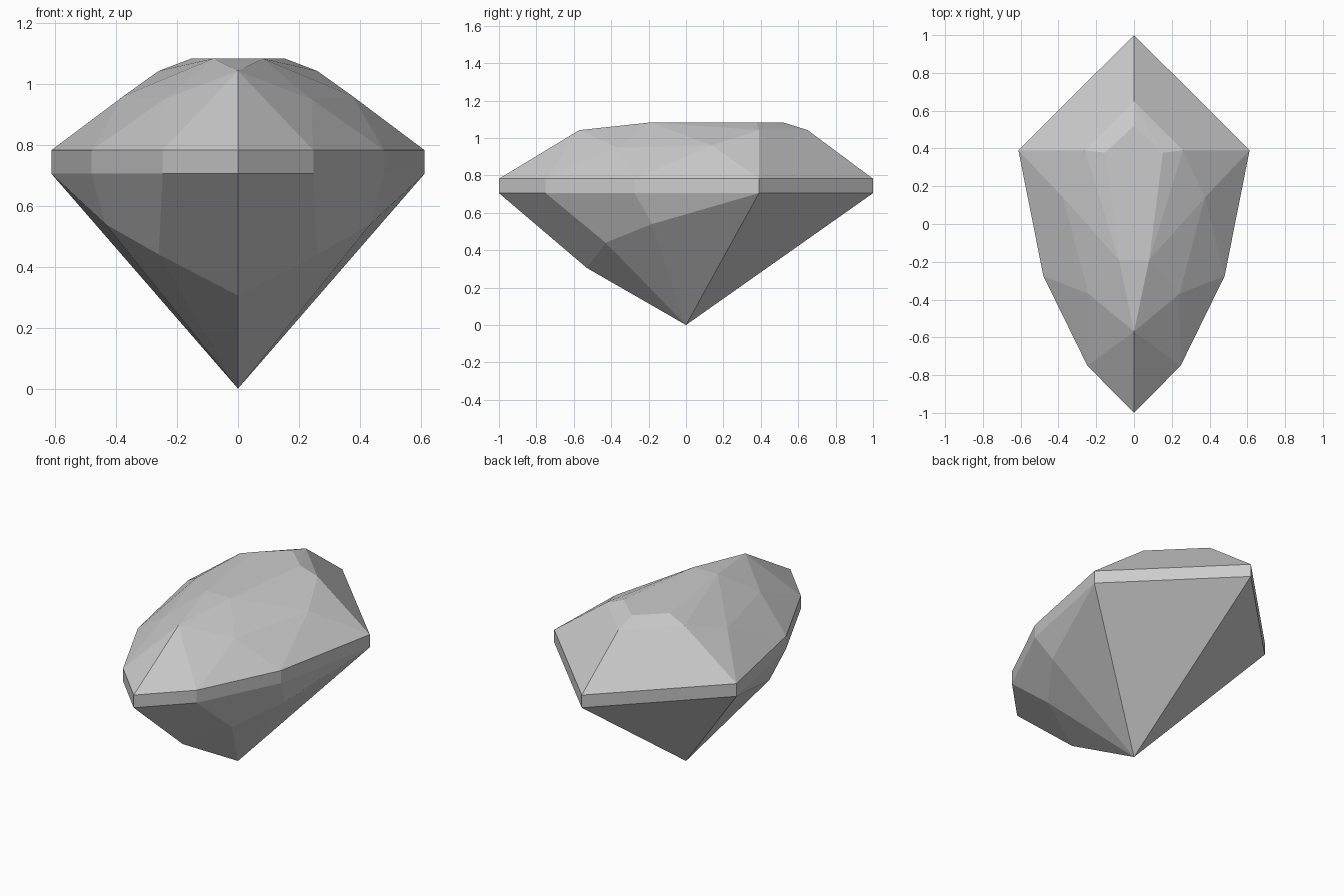
import bpy, bmesh, math

cube = bpy.data.objects.get("Cube")
if cube:
    bpy.data.objects.remove(cube, do_unlink=True)

# Half outlines of the cut stone, mirrored across x
GIRDLE_LOW, GIRDLE_HIGH, TABLE = 0.705, 0.782, 1.083
girdle = [(0, 1), (0.612, 0.39), (0.48, -0.275), (0.247, -0.75), (0, -1)]
table = [(0, 0.52), (0.153, 0.378), (0.08, -0.19)]
crown = [(0, 0.65, 1.042), (0.26, 0.39, 1.042), (0.375, 0.14, 0.96),
         (0.24, -0.37, 0.95), (0, -0.57, 1.042)]
pavilion = [(0, 0, 0), (0, -0.53, 0.305), (0.26, -0.43, 0.44), (0.435, -0.18, 0.54)]

half = crown + pavilion
half += [(x, y, z) for x, y in girdle for z in (GIRDLE_LOW, GIRDLE_HIGH)]
half += [(x, y, TABLE) for x, y in table]
points = set(half) | {(-x, y, z) for x, y, z in half if x > 0}

# Facets are the planes of the convex hull
bm = bmesh.new()
for p in sorted(points):
    bm.verts.new(p)
hull = bmesh.ops.convex_hull(bm, input=bm.verts)
loose = [v for v in bm.verts if not v.link_faces]
bmesh.ops.delete(bm, geom=loose, context='VERTS')
bmesh.ops.dissolve_limit(bm, angle_limit=math.radians(1.5),
                         verts=bm.verts, edges=bm.edges)
bmesh.ops.recalc_face_normals(bm, faces=bm.faces)
mesh = bpy.data.meshes.new("gemstone")
bm.to_mesh(mesh)
bm.free()

# Plain grey stone
stone = bpy.data.materials.new("grey stone")
stone.use_nodes = True
colour = (0.6, 0.6, 0.6, 1)
stone.diffuse_color = colour
stone.node_tree.nodes["Principled BSDF"].inputs["Base Color"].default_value = colour
mesh.materials.append(stone)

gem = bpy.data.objects.new("gemstone", mesh)
bpy.context.collection.objects.link(gem)
